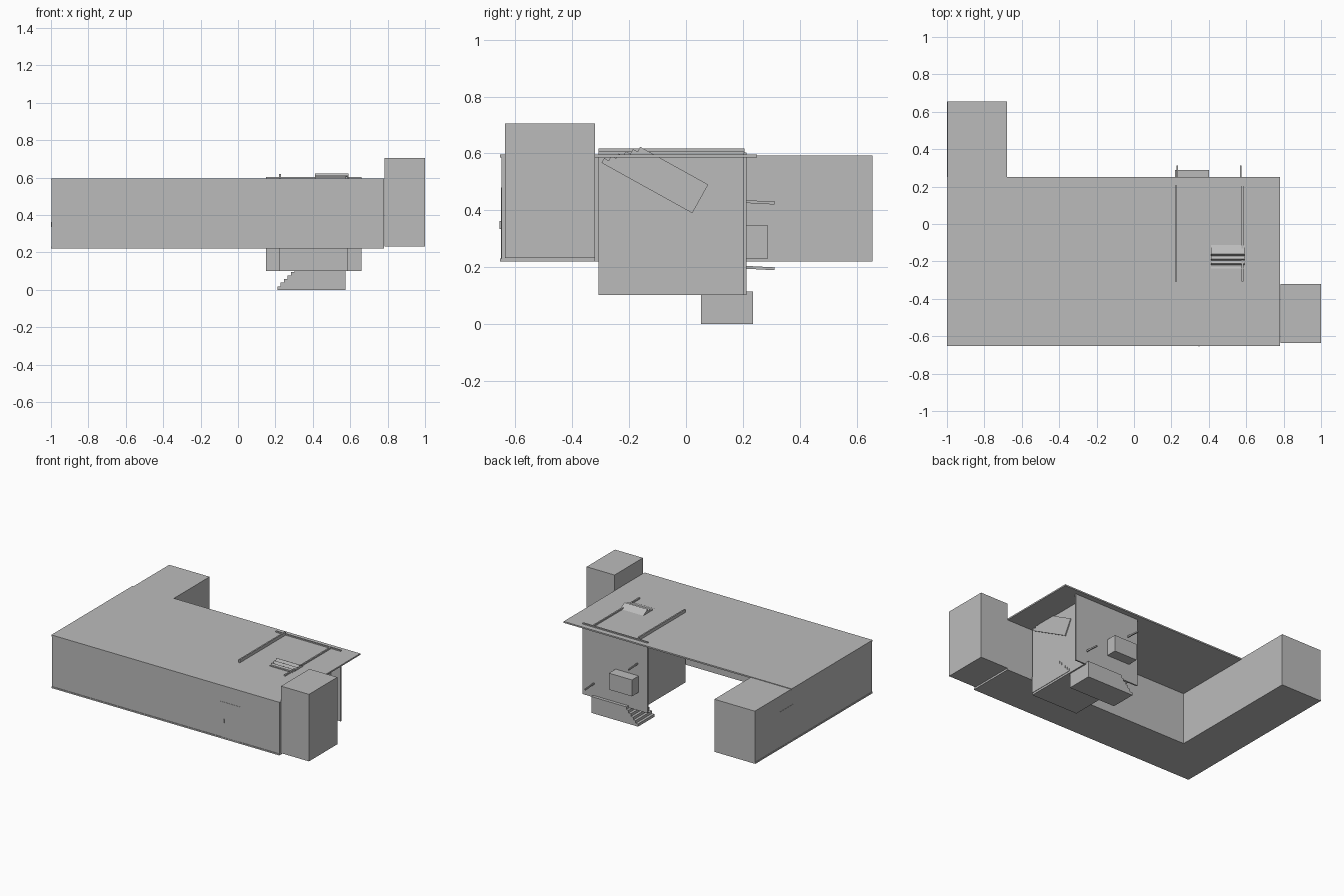
import bpy, bmesh, math
from mathutils import Matrix, Vector

if "Cube" in bpy.data.objects:
    bpy.data.objects.remove(bpy.data.objects["Cube"])

grey = bpy.data.materials.new("concrete_grey")
grey.diffuse_color = (0.5, 0.5, 0.5, 1)
grey.use_nodes = True
grey.node_tree.nodes["Principled BSDF"].inputs["Base Color"].default_value = grey.diffuse_color


def finish(name, bm):
    bmesh.ops.recalc_face_normals(bm, faces=bm.faces)
    me = bpy.data.meshes.new(name)
    bm.to_mesh(me)
    bm.free()
    me.materials.append(grey)
    ob = bpy.data.objects.new(name, me)
    bpy.context.collection.objects.link(ob)
    return ob


def box(name, x, y, z):
    bm = bmesh.new()
    bmesh.ops.create_cube(bm, size=1)
    for v in bm.verts:
        v.co = [(a + b) / 2 + c * (b - a) for (a, b), c in zip((x, y, z), v.co)]
    return finish(name, bm)


def prism(name, outline, depth, matrix=Matrix()):
    """Extrude an XY outline along local z, then place it."""
    bm = bmesh.new()
    face = bm.faces.new([bm.verts.new((u, v, 0)) for u, v in outline])
    ext = bmesh.ops.extrude_face_region(bm, geom=[face])
    bmesh.ops.translate(bm, vec=(0, 0, depth),
                        verts=[g for g in ext["geom"] if isinstance(g, bmesh.types.BMVert)])
    bm.transform(matrix)
    return finish(name, bm)


def axes(origin, u, v, w):
    m = Matrix((u, v, w)).transposed().to_4x4()
    m.translation = Vector(origin)
    return m


def stair_outline(length=0.365, run=0.11, height=0.115, steps=6):
    pts = [(0, 0)]
    for i in range(steps):
        pts.append((run * i / steps, height * (i + 1) / steps))
        pts.append((run * (i + 1) / steps, height * (i + 1) / steps))
    return pts + [(length, height), (length, 0)]


def l_shape(e):
    # L-shaped plan, inset from the outer edge by e
    return [(-1 + e, -0.653 + e), (0.78, -0.653 + e), (0.78, -0.32),
            (-0.68, -0.32), (-0.68, 0.655), (-1 + e, 0.655)]


# L-shaped wing: floor slab, walls, roof slab over the courtyard
prism("floor_slab", l_shape(0), 0.01, Matrix.Translation((0, 0, 0.221)))
prism("wing_walls", l_shape(0.004), 0.361, Matrix.Translation((0, 0, 0.231)))
box("roof_slab", (-1, 0.78), (-0.653, 0.25), (0.586, 0.596))
box("end_tower", (0.782, 1.0), (-0.637, -0.32), (0.232, 0.705))

# Stairwell enclosure
box("stairwell_back_wall", (0.15, 0.66), (0.203, 0.213), (0.102, 0.604))
box("stairwell_left_wall", (0.22, 0.23), (-0.308, 0.205), (0.102, 0.618))
box("stairwell_right_wall", (0.575, 0.585), (-0.308, 0.205), (0.102, 0.606))
box("stairwell_floor", (0.22, 0.585), (-0.308, 0.205), (0.102, 0.116))
box("wall_box", (0.22, 0.40), (0.21, 0.288), (0.231, 0.347))

# Three flights sharing one profile
steps = stair_outline()
prism("lower_flight", steps, 0.183,
      axes((0.21, 0.235, 0), (1, 0, 0), (0, 0, 1), (0, -1, 0)))
prism("middle_flight", steps, 0.364,
      axes((0.224, 0.057, 0.116), (0, -1, 0), (0, 0, 1), (1, 0, 0)))
t = math.radians(-29)
prism("upper_flight", steps, 0.18,
      axes((0.412, -0.297, 0.567), (0, math.cos(t), math.sin(t)),
           (0, -math.sin(t), math.cos(t)), (1, 0, 0)))

# Pegs on the back wall, drooping slightly
for name, x, z in (("upper_peg", 0.23, 0.431), ("lower_peg", 0.57, 0.2)):
    peg = box(name, (-0.004, 0.004), (0, 0.105), (-0.005, 0.005))
    peg.location = (x, 0.207, z)
    peg.rotation_euler.x = math.radians(-3)

# Doors as thin plates, with handles
box("front_door", (0.32, 0.47), (-0.651, -0.645), (0.231, 0.48))
box("front_door_handle", (0.345, 0.351), (-0.656, -0.65), (0.335, 0.362))
box("side_door", (-0.998, -0.99), (0.23, 0.38), (0.231, 0.48))
box("side_door_handle", (-1.0, -0.997), (0.357, 0.363), (0.335, 0.362))
